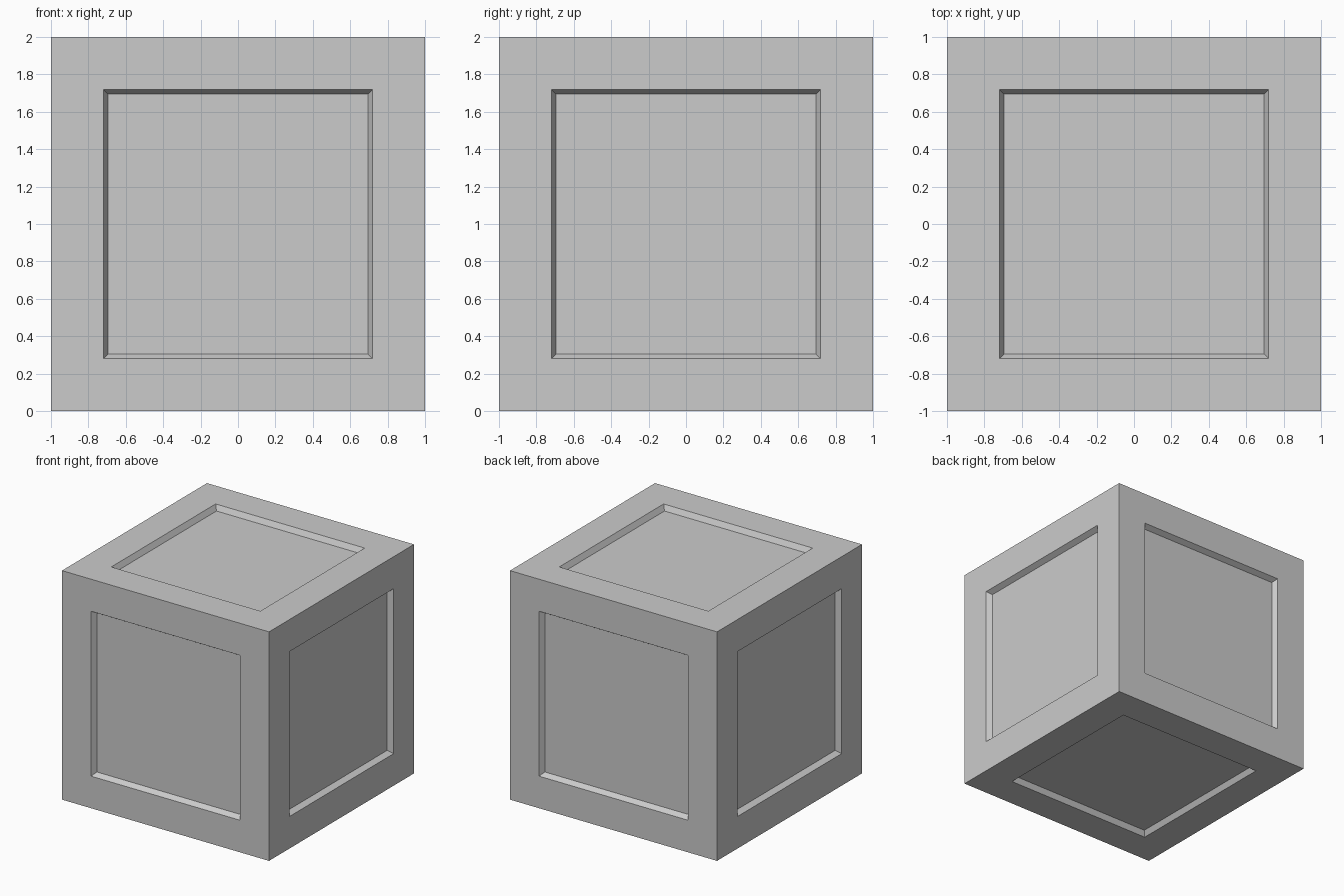
import bpy, bmesh

if "Cube" in bpy.data.objects:
    bpy.data.objects.remove(bpy.data.objects["Cube"])

HALF = 1.0      # half the crate edge
FRAME = 0.28    # frame width around each panel
BEVEL = 0.026   # slope width of the recess wall
DEPTH = 0.045   # recess depth

# Solid cube standing on the ground
bm = bmesh.new()
bmesh.ops.create_cube(bm, size=2 * HALF)
bmesh.ops.translate(bm, verts=bm.verts, vec=(0, 0, HALF))

# Recessed panel on all six sides: flat frame, then sloped wall inward
panels = list(bm.faces)
bmesh.ops.inset_individual(bm, faces=panels, thickness=FRAME, use_even_offset=True)
bmesh.ops.inset_individual(bm, faces=panels, thickness=BEVEL, depth=-DEPTH, use_even_offset=True)
bmesh.ops.recalc_face_normals(bm, faces=bm.faces)

mesh = bpy.data.meshes.new("panelled_crate")
bm.to_mesh(mesh)
bm.free()
crate = bpy.data.objects.new("panelled_crate", mesh)
bpy.context.collection.objects.link(crate)
